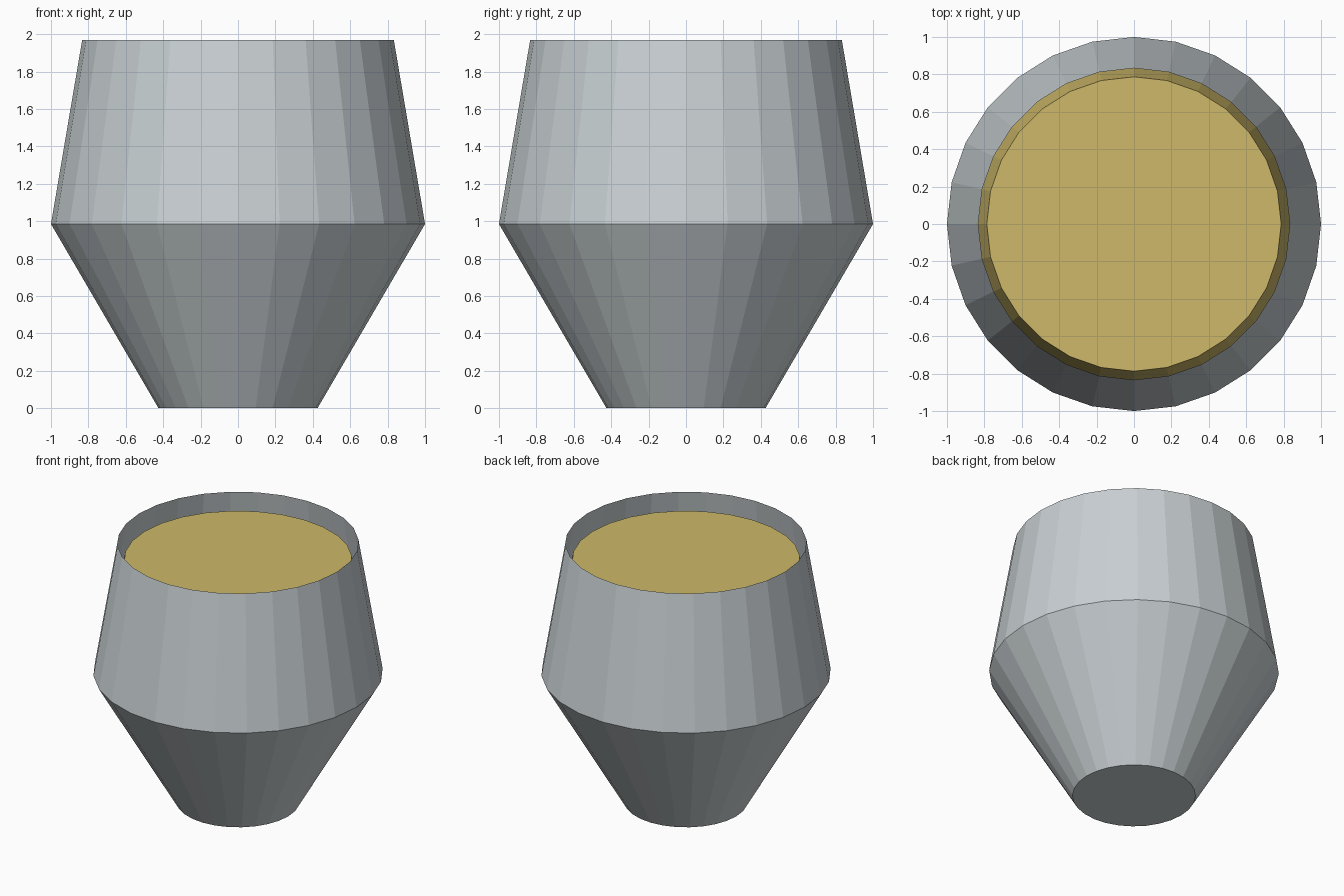
import bpy
import bmesh
from math import cos, sin, tau

SIDES = 28

default = bpy.data.objects.get("Cube")
if default:
    bpy.data.objects.remove(default, do_unlink=True)


def make_material(name, rgb):
    mat = bpy.data.materials.new(name)
    mat.use_nodes = True
    color = (*rgb, 1.0)
    mat.diffuse_color = color
    bsdf = mat.node_tree.nodes["Principled BSDF"]
    bsdf.inputs["Base Color"].default_value = color
    return mat


def lathe(name, profile, mat, cap_top):
    """Spin a (radius, height) profile into a flat-shaded body with a closed base."""
    bm = bmesh.new()
    rings = [[bm.verts.new((r * cos(tau * i / SIDES), r * sin(tau * i / SIDES), z))
              for i in range(SIDES)] for r, z in profile]
    for low, high in zip(rings, rings[1:]):
        for i in range(SIDES):
            j = (i + 1) % SIDES
            bm.faces.new((low[i], low[j], high[j], high[i]))
    bm.faces.new(rings[0][::-1])
    if cap_top:
        bm.faces.new(rings[-1])
    mesh = bpy.data.meshes.new(name)
    bm.to_mesh(mesh)
    bm.free()
    mesh.materials.append(mat)
    obj = bpy.data.objects.new(name, mesh)
    bpy.context.collection.objects.link(obj)
    return obj


glass_grey = make_material("pale grey", (0.58, 0.63, 0.65))
gold = make_material("gold", (0.61, 0.48, 0.14))

# Open thin-walled cup
lathe("cup", [(0.425, 0), (1.0, 0.985), (0.833, 1.97)], glass_grey, False)

# Filling with a flat top, just inside the wall
lathe("filling", [(0.402, 0.025), (0.945, 0.935), (0.787, 1.846)], gold, True)
